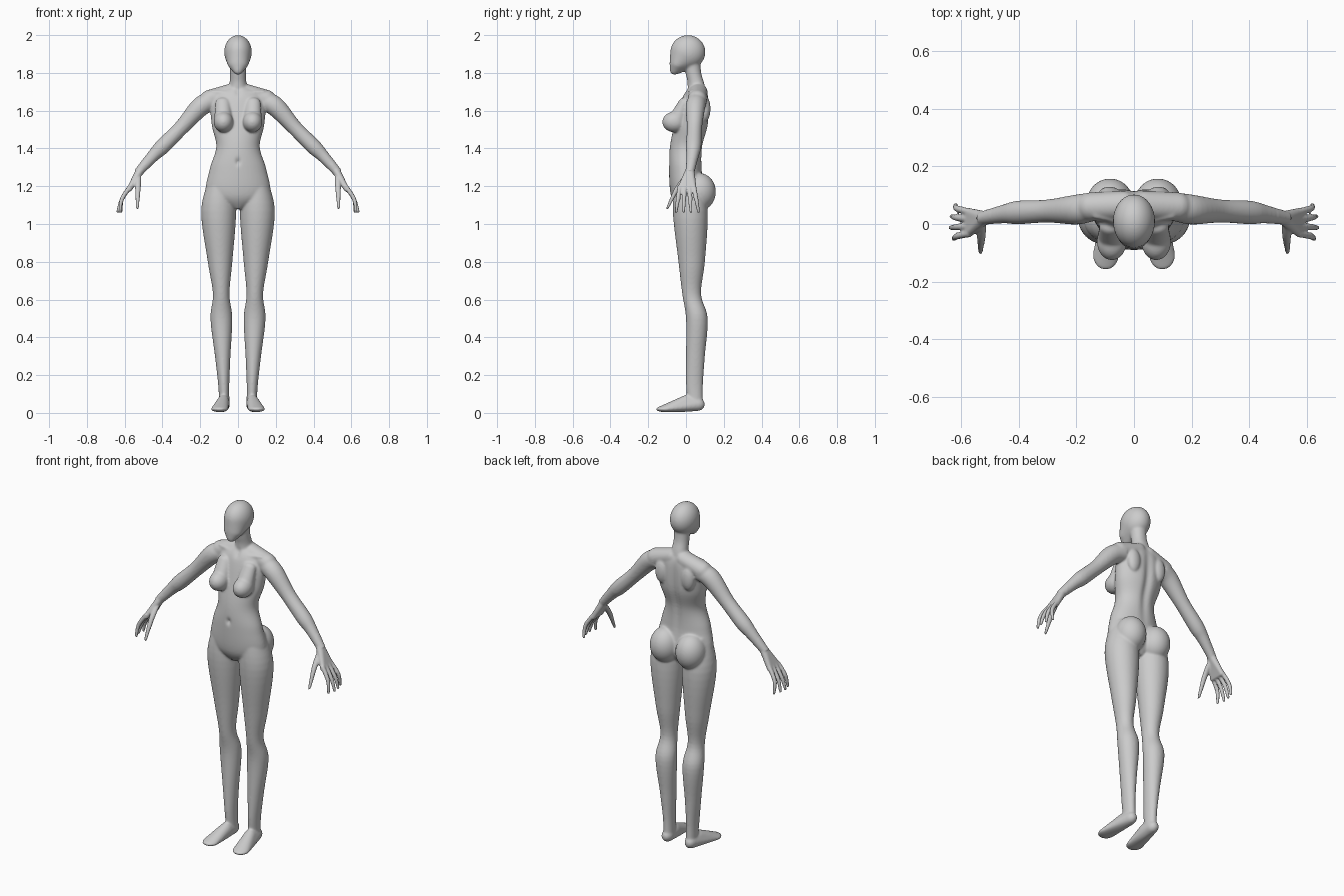
import bpy, bmesh, math
from mathutils import Vector

cube = bpy.data.objects.get("Cube")
if cube:
    bpy.data.objects.remove(cube, do_unlink=True)

grey = (0.6, 0.6, 0.6, 1)
skin = bpy.data.materials.new("plain_grey")
skin.use_nodes = True
skin.diffuse_color = grey
skin.node_tree.nodes["Principled BSDF"].inputs["Base Color"].default_value = grey

SIDES = 40
STEPS = 6
bm = bmesh.new()


def smooth_rows(rows):
    """Interpolate the section rows with a Catmull-Rom spline."""
    result = []
    last = len(rows) - 1
    for i in range(last):
        before, start, end, after = (rows[min(max(i + k, 0), last)] for k in range(-1, 3))
        for step in range(STEPS):
            t = step / STEPS
            result.append([b + t * ((c - a) / 2 + t * ((2 * a - 5 * b + 4 * c - d) / 2
                           + t * (3 * b - a - 3 * c + d) / 2))
                           for a, b, c, d in zip(before, start, end, after)])
    return result + [rows[last]]


def bridge(sections):
    """Join sections, each a centre and two half-axis vectors, into a closed tube."""
    rings = []
    for centre, u, v in sections:
        angles = [math.tau * k / SIDES for k in range(SIDES)]
        rings.append([bm.verts.new(centre + u * math.cos(a) + v * math.sin(a)) for a in angles])
    faces = [bm.faces.new(rings[0]), bm.faces.new(rings[-1])]
    for lower, upper in zip(rings, rings[1:]):
        for k in range(SIDES):
            faces.append(bm.faces.new((lower[k - 1], lower[k], upper[k], upper[k - 1])))
    bmesh.ops.recalc_face_normals(bm, faces=faces)


def upright(rows):
    """Level sections: height, inner x, outer x, front y, back y."""
    bridge([(Vector((inner + outer, front + back, 2 * z)) / 2,
             Vector(((outer - inner) / 2, 0, 0)), Vector((0, (back - front) / 2, 0)))
            for z, inner, outer, front, back in smooth_rows(rows)])


def limb(rows):
    """Round sections along a path: x, y, z, radius."""
    rows = smooth_rows(rows)
    centres = [Vector(row[:3]) for row in rows]
    across = Vector((0, 1, 0))
    sections = []
    for i, row in enumerate(rows):
        along = centres[min(i + 1, len(rows) - 1)] - centres[max(i - 1, 0)]
        sections.append((centres[i], across * row[3], along.cross(across).normalized() * row[3]))
    bridge(sections)


def hull(*balls):
    """Wrap one or more ellipsoids, each a centre and radii, in a convex skin."""
    count = 500
    golden = math.pi * (3 - math.sqrt(5))
    verts = []
    for centre, radii in balls:
        for k in range(count):
            z = 1 - (2 * k + 1) / count
            r = math.sqrt(1 - z * z)
            direction = Vector((r * math.cos(k * golden), r * math.sin(k * golden), z))
            verts.append(bm.verts.new(Vector(centre) + direction * Vector(radii)))
    made = bmesh.ops.convex_hull(bm, input=verts)
    inside = [g for g in made["geom_interior"] if isinstance(g, bmesh.types.BMVert)]
    bmesh.ops.delete(bm, geom=inside, context="VERTS")


# Torso
upright([(z, -half, half, front, back) for z, half, front, back in (
    (1.73, .05, .02, .1), (1.67, .14, -.02, .12), (1.53, .14, -.06, .12),
    (1.41, .115, -.085, .09), (1.29, .15, -.09, .085), (1.15, .165, -.08, .1),
    (1.08, .03, -.04, .06))])

# Head: skull, brow and chin in one shell, on a neck
hull(((0, .01, 1.91), (.073, .093, .09)),
     ((0, -.04, 1.85), (.055, .047, .04)),
     ((0, -.06, 1.81), (.025, .025, .02)))
limb([(0, .03, 1.88, .045), (0, .04, 1.8, .042), (0, .055, 1.74, .046), (0, .06, 1.66, .06)])

# Chest, buttock and shoulder blade
hull(((.077, -.06, 1.54), (.052, .066, .055)))
hull(((.077, -.05, 1.54), (.05, .05, .05)), ((.08, -.01, 1.64), (.04, .03, .03)))
hull(((.083, .07, 1.17), (.083, .088, .1)))
hull(((.085, .1, 1.61), (.04, .03, .07)))

# Shoulder slope and collar bone
hull(((.03, .065, 1.7), (.045, .05, .045)), ((.15, .06, 1.66), (.05, .05, .05)))
limb([(.01, 0, 1.69, .01), (.14, .03, 1.7, .01)])

# Arm
limb([(.14, .06, 1.65, .05), (.2, .05, 1.62, .052), (.3, .045, 1.51, .04),
      (.4, .04, 1.41, .041), (.45, .035, 1.36, .033), (.53, .02, 1.27, .023)])

# Hand: evenly fanned fingers, a palm over their knuckles, and a thumb
knuckles = []
for i in range(4):
    base, tip = .025 * i - .033, .04 * i - .053
    x, z = .64 - .01 * abs(i - 1.3) ** 1.5, 1.06
    limb([(.57, base, 1.2, .012), (.615, (base + tip) / 2, 1.13, .011), (x, tip, z, .007)])
    knuckles.append(((.575, base, 1.185), (.014, .014, .014)))
hull(((.52, .02, 1.28), (.022, .025, .02)), *knuckles)
limb([(.53, .01, 1.26, .018), (.53, -.045, 1.19, .015), (.533, -.1, 1.08, .007)])

# Leg
upright([(1.25, .03, .15, -.06, .08), (1.07, .01, .195, -.07, .115), (.8, .03, .16, -.04, .1),
         (.63, .045, .133, -.02, .08), (.5, .03, .146, 0, .115), (.3, .04, .122, 0, .1),
         (.15, .046, .105, 0, .09), (.05, .045, .1, .01, .09)])

# Foot
hull(((.075, .06, .045), (.032, .04, .035)), ((.078, 0, .05), (.034, .03, .045)),
     ((.098, -.11, .02), (.046, .05, .016)))

# Mirror the sided parts and fuse everything into one continuous skin
mesh = bpy.data.meshes.new("parts")
bm.to_mesh(mesh)
bm.free()
body = bpy.data.objects.new("body", mesh)
bpy.context.collection.objects.link(body)
mirror = body.modifiers.new("mirror", "MIRROR")
mirror.use_mirror_merge = False
remesh = body.modifiers.new("fuse", "REMESH")
remesh.mode = "VOXEL"
remesh.voxel_size = .005
depsgraph = bpy.context.evaluated_depsgraph_get()
fused = bpy.data.meshes.new_from_object(body.evaluated_get(depsgraph))
body.modifiers.clear()
body.data = fused
bpy.data.meshes.remove(mesh)
fused.name = "body"

# Modelled hollows: centre, radii, push along y
hollows = (
    ((0, .11, 1.5), (.022, .08, .2), -.014),     # spine
    ((0, -.09, 1.33), (.01, .05, .016), .014),   # navel
    ((0, -.02, 1.7), (.014, .06, .02), .01),     # throat
)
for v in fused.vertices:
    for centre, radii, push in hollows:
        distance = sum(((a - b) / r) ** 2 for a, b, r in zip(v.co, centre, radii))
        v.co.y += push * math.exp(-distance)

# Soften the joins, sparing the fingers
group = body.vertex_groups.new(name="soft")
group.add([v.index for v in fused.vertices if abs(v.co.x) < .5], 1, "REPLACE")
soften = body.modifiers.new("soften", "SMOOTH")
soften.iterations = 14
soften.vertex_group = group.name
polish = body.modifiers.new("polish", "SMOOTH")
polish.iterations = 2

fused.materials.clear()
fused.materials.append(skin)
fused.polygons.foreach_set("use_smooth", [True] * len(fused.polygons))
fused.update()
